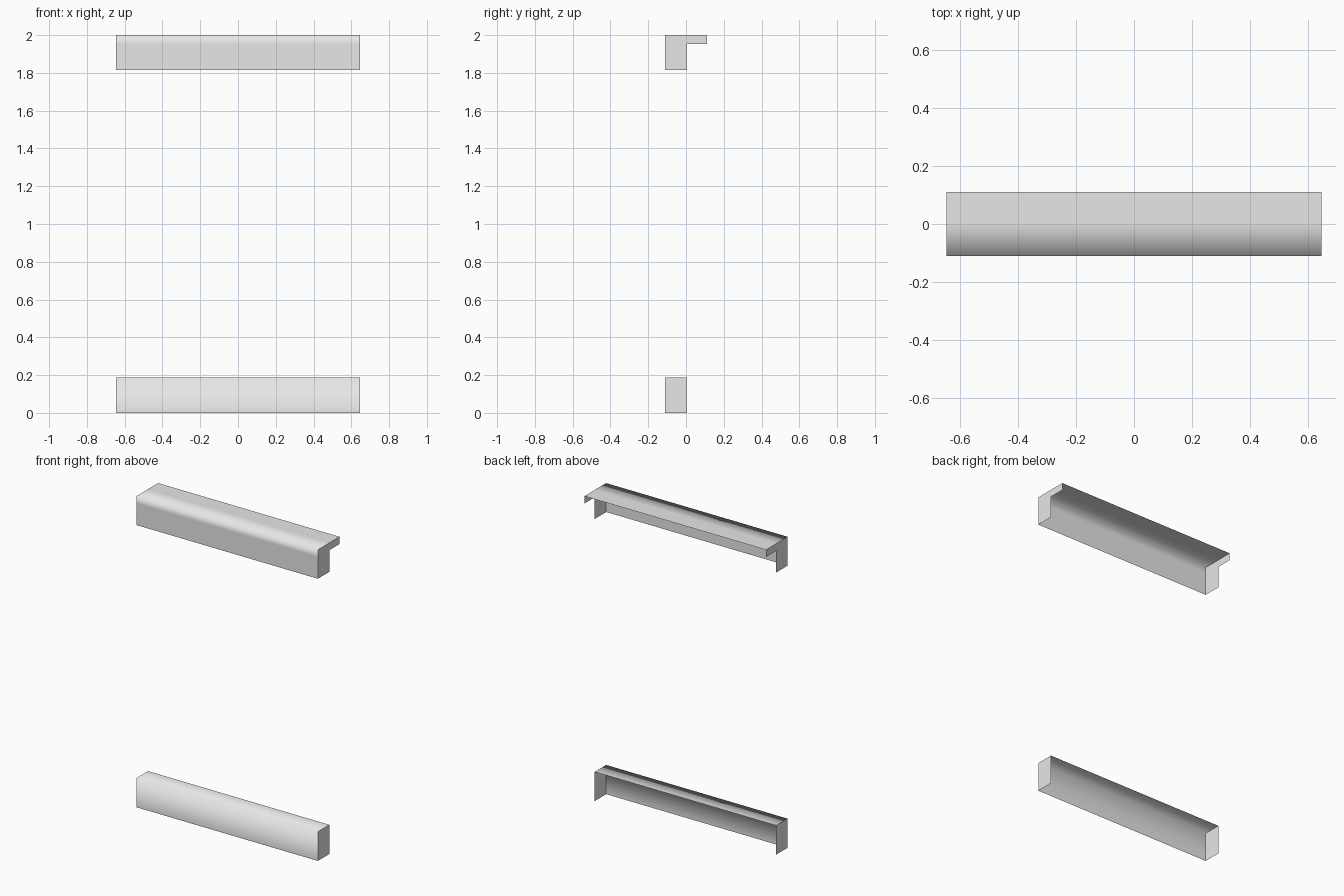
import bpy

if "Cube" in bpy.data.objects:
    bpy.data.objects.remove(bpy.data.objects["Cube"])

HALF = 0.645                              # half length of each rail
FRONT, MID, BACK = -0.11, 0.006, 0.11     # depth stations

grey = bpy.data.materials.new("light_grey")
grey.use_nodes = True
colour = (0.8, 0.8, 0.8, 1)
grey.diffuse_color = colour
grey.node_tree.nodes["Principled BSDF"].inputs["Base Color"].default_value = colour


def open_rail(name, skin, closing):
    """Sweep the (y, z) skin along x as a smooth sheet and cap both ends flat.
    The closing points complete the end outline; back and underside stay open."""
    outline = skin + closing
    n = len(outline)
    verts = [(x, y, z) for x in (-HALF, HALF) for y, z in outline]
    sheet = [(i, n + i, n + i + 1, i + 1) for i in range(len(skin) - 1)]
    caps = [tuple(range(n)), tuple(reversed(range(n, 2 * n)))]
    mesh = bpy.data.meshes.new(name)
    mesh.from_pydata(verts, [], sheet + caps)
    mesh.materials.append(grey)
    for face in mesh.polygons:
        face.use_smooth = face.index < len(sheet)
    mesh.update()
    obj = bpy.data.objects.new(name, mesh)
    bpy.context.collection.objects.link(obj)
    return obj


# Bottom rail: plain angle with a front and a top
open_rail("bottom_rail",
          [(FRONT, 0), (FRONT, 0.188), (MID, 0.188)],
          [(MID, 0)])

# Top rail: deeper top forming a ledge behind the front
LOW, LEDGE, TOP = 1.814, 1.953, 2.0
open_rail("top_rail",
          [(FRONT, LOW), (FRONT, LEDGE), (FRONT, TOP), (MID, TOP), (BACK, TOP)],
          [(BACK, LEDGE), (MID, LEDGE), (MID, LOW)])
